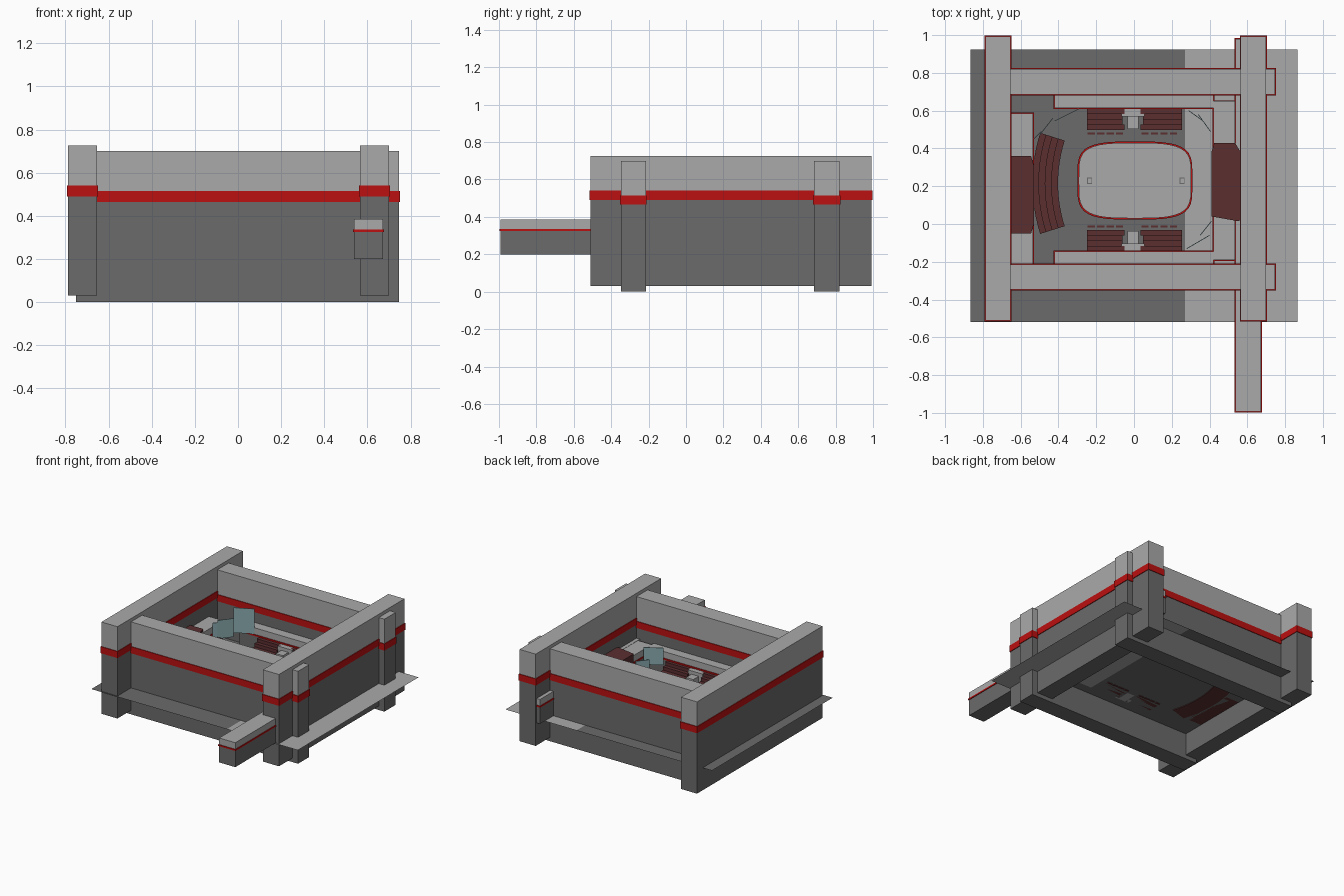
import bpy, bmesh, math
from mathutils import Vector

if "Cube" in bpy.data.objects:
    bpy.data.objects.remove(bpy.data.objects["Cube"])


def mat(name, r, g, b):
    m = bpy.data.materials.new(name)
    m.diffuse_color = (r, g, b, 1)
    m.use_nodes = True
    m.node_tree.nodes["Principled BSDF"].inputs["Base Color"].default_value = m.diffuse_color
    return m


LIGHT = mat("light_grey", .40, .40, .40)
DARK = mat("dark_grey", .145, .145, .145)
RED = mat("red", .50, .005, .005)
MAROON = mat("dark_red", .105, .028, .03)
GLASS = mat("pale_teal", .25, .40, .42)


def prism(name, pts, z0, z1, m):
    """Extrude a plan outline between two heights."""
    bm = bmesh.new()
    face = bm.faces.new([bm.verts.new((x, y, z0)) for x, y in pts])
    if z1 > z0:
        ext = bmesh.ops.extrude_face_region(bm, geom=[face])
        vs = [v for v in ext["geom"] if isinstance(v, bmesh.types.BMVert)]
        bmesh.ops.translate(bm, verts=vs, vec=(0, 0, z1 - z0))
        bmesh.ops.recalc_face_normals(bm, faces=bm.faces)
    me = bpy.data.meshes.new(name)
    bm.to_mesh(me)
    bm.free()
    me.materials.append(m)
    ob = bpy.data.objects.new(name, me)
    bpy.context.collection.objects.link(ob)
    return ob


def box(name, x0, x1, y0, y1, z0, z1, m):
    return prism(name, [(x0, y0), (x1, y0), (x1, y1), (x0, y1)], z0, z1, m)


def wall(name, x0, x1, y0, y1, z0, r0, r1, z1, e=.005):
    """Dark lower part, light upper part, protruding red stripe."""
    mid = (r0 + r1) / 2
    box(name + "_base", x0, x1, y0, y1, z0, mid, DARK)
    box(name + "_top", x0, x1, y0, y1, mid, z1, LIGHT)
    box(name + "_stripe", x0 - e, x1 + e, y0 - e, y1 + e, r0, r1, RED)


# Tall outer walls, crossing at the corners
wall("left_wall", -.787, -.653, -.51, .992, .03, .49, .54, .725)
wall("right_wall", .565, .70, -.51, .992, .03, .49, .54, .725)
wall("front_wall", -.75, .747, -.348, -.215, 0, .465, .515, .70)
wall("back_wall", -.75, .747, .685, .82, 0, .465, .515, .70)

# Low inner walls, one of them running out past the front
for nm, a in (("long_low_wall", (.537, .672, -.992, .98)),
              ("left_low_wall", (-.67, -.535, -.24, .585)),
              ("right_low_wall", (.42, .535, -.19, .65)),
              ("front_low_wall", (-.42, .42, -.27, -.145)),
              ("back_low_wall", (-.42, .42, .613, .74))):
    wall(nm, *a, .2, .325, .336, .385)

# Floor sheet in two colours
box("dark_floor", -.865, .27, -.52, .925, .2, .2, DARK)
box("light_floor", .27, .865, -.52, .925, .2, .2, LIGHT)


# Table with bulging rounded ends
def table_outline(grow):
    pts = []
    for i in range(40):
        t = 2 * math.pi * i / 40
        c, s = math.cos(t), math.sin(t)
        x = math.copysign(abs(c) ** .6, c) * (.298 + grow)
        y = math.copysign(abs(s) ** .45, s) * (.2 + grow)
        pts.append((x + .005, y + .23))
    return pts


prism("table_base", table_outline(-.04), .2, .265, DARK)
prism("table_rim", table_outline(.007), .265, .278, RED)
prism("table_top", table_outline(0), .278, .29, LIGHT)
for x in (-.235, .255):
    box("table_inlay_rim", x - .013, x + .013, .212, .245, .29, .292, DARK)
    box("table_inlay", x - .009, x + .009, .216, .241, .292, .294, LIGHT)


# Curved stepped bench on the left, bulging away from the table
def arc(r, n=12):
    h = math.asin(.265 / .88)
    return [(.35 - r * math.cos(h * (2 * i / n - 1)),
             .215 + r * math.sin(h * (2 * i / n - 1))) for i in range(n + 1)]


for i in range(4):
    r = .752 + i * .034
    prism("curved_bench_step", arc(r) + arc(r + .034)[::-1],
          .195, .235 + .025 * i, MAROON)

# Four stepped sofas, consoles between them and slotted strips in front
for side in (1, -1):
    def Y(d):                      # distance from the middle line of the room
        return .233 + side * d

    def block(name, x0, x1, d0, d1, z0, z1, m):
        box(name, x0, x1, min(Y(d0), Y(d1)), max(Y(d0), Y(d1)), z0, z1, m)

    block("seat_strip", -.25, .27, .205, .262, .2, .206, DARK)
    for x0, x1 in ((-.25, -.05), (.035, .255)):
        for i in range(4):
            d = .265 + i * .028
            inset = .012 if i in (1, 2) else 0
            left_in, right_in = (0, inset) if x0 < 0 else (inset, 0)
            block("sofa_step", x0 + left_in, x1 - right_in, d, d + .028,
                  .2, .25 + .025 * i, MAROON)
        for k in range(4):
            x = x0 + .005 + k * .05
            block("floor_slot", x, x + .038, .24, .252, .195, .21, MAROON)
    block("console", -.035, .025, .27, .375, .2, .30, LIGHT)
    block("console_back", -.065, .055, .335, .375, .2, .325, LIGHT)

# Faceted cabinets against the left and right walls
prism("left_cabinet", [(-.655, -.05), (-.545, -.05), (-.53, 0), (-.53, .31),
                       (-.545, .36), (-.655, .36)], .2, .405, MAROON)
prism("right_cabinet", [(.41, .04), (.55, .015), (.565, .02), (.565, .38),
                        (.535, .43), (.425, .43), (.41, .38)], .2, .405, MAROON)


# Thin floating screens in the corners
def screen(name, a, b, z0, z1):
    a, b = Vector(a), Vector(b)
    d = (b - a).normalized() * .002
    n = Vector((-d.y, d.x))
    prism(name, [a - n, b - n, b + n, a + n], z0, z1, GLASS)


for a, b, z0, z1 in (((-.42, .545), (-.29, .61), .34, .53),
                     ((-.50, .47), (-.43, .56), .30, .44),
                     ((-.53, .45), (-.49, .49), .31, .42),
                     ((.29, .60), (.36, .55), .29, .42),
                     ((.34, .58), (.405, .49), .23, .34),
                     ((.28, -.13), (.40, -.06), .29, .42),
                     ((.35, -.06), (.41, .015), .23, .34)):
    screen("floating_screen", a, b, z0, z1)
